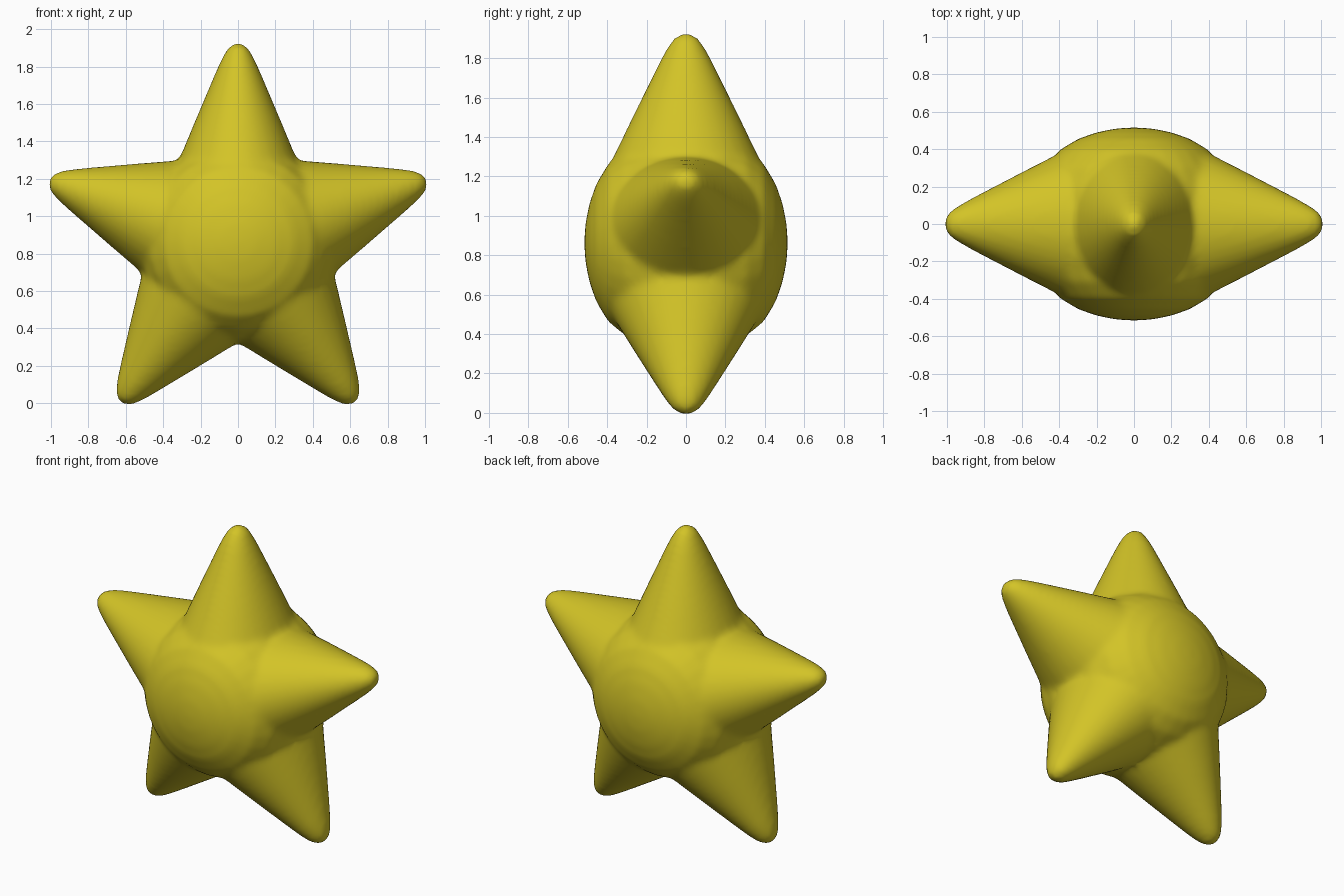
import bpy, bmesh, math
from mathutils import Matrix

if "Cube" in bpy.data.objects:
    bpy.data.objects.remove(bpy.data.objects["Cube"])

CENTER = Matrix.Translation((0, 0, 0.863))
bm = bmesh.new()


def lathe(profile, matrix, segments=32):
    """Closed solid of revolution about z; profile is (radius, height) between two poles."""
    first = bm.verts.new(matrix @ Matrix.Translation((0, 0, profile[0][1])).translation)
    last = bm.verts.new(matrix @ Matrix.Translation((0, 0, profile[-1][1])).translation)
    rings = []
    for r, h in profile[1:-1]:
        ring = []
        for i in range(segments):
            a = 2 * math.pi * i / segments
            p = Matrix.Translation((r * math.cos(a), r * math.sin(a), h)).translation
            ring.append(bm.verts.new(matrix @ p))
        rings.append(ring)
    for i in range(segments):
        j = (i + 1) % segments
        bm.faces.new((first, rings[0][j], rings[0][i]))
        for a, b in zip(rings, rings[1:]):
            bm.faces.new((a[i], a[j], b[j], b[i]))
        bm.faces.new((last, rings[-1][i], rings[-1][j]))


# Puffed lens-shaped middle, turned so its axis runs front to back
half = [(0.10, 0.51), (0.20, 0.49), (0.30, 0.455), (0.40, 0.395), (0.47, 0.31), (0.52, 0.18)]
body = ([(0, -0.517)] + [(r, -h) for r, h in half] + [(0.545, 0)]
        + [(r, h) for r, h in reversed(half)] + [(0, 0.517)])
lathe(body, CENTER @ Matrix.Rotation(math.pi / 2, 4, 'X'))

# Five round-tipped arms, slightly deeper than wide
arm = [(0, 0.08), (0.48, 0.10), (0.415, 0.34), (0.275, 0.63), (0.172, 0.84),
       (0.125, 0.935), (0.095, 0.99), (0.065, 1.035), (0.03, 1.058), (0, 1.064)]
for k in range(5):
    lathe(arm, CENTER @ Matrix.Rotation(k * math.tau / 5, 4, 'Y')
          @ Matrix.Diagonal((0.86, 1, 1, 1)))

bmesh.ops.recalc_face_normals(bm, faces=bm.faces)
mesh = bpy.data.meshes.new("star")
bm.to_mesh(mesh)
bm.free()
star = bpy.data.objects.new("star", mesh)
bpy.context.collection.objects.link(star)

# Fuse the parts and soften the joints
remesh = star.modifiers.new("fuse", 'REMESH')
remesh.mode = 'VOXEL'
remesh.voxel_size = 0.02
remesh.use_smooth_shade = True
soften = star.modifiers.new("soften", 'SMOOTH')
soften.factor = 0.5
soften.iterations = 8

# Golden yellow
gold = bpy.data.materials.new("gold")
gold.diffuse_color = (0.65, 0.55, 0.02, 1)
gold.use_nodes = True
gold.node_tree.nodes["Principled BSDF"].inputs["Base Color"].default_value = gold.diffuse_color
mesh.materials.append(gold)
for p in mesh.polygons:
    p.use_smooth = True
